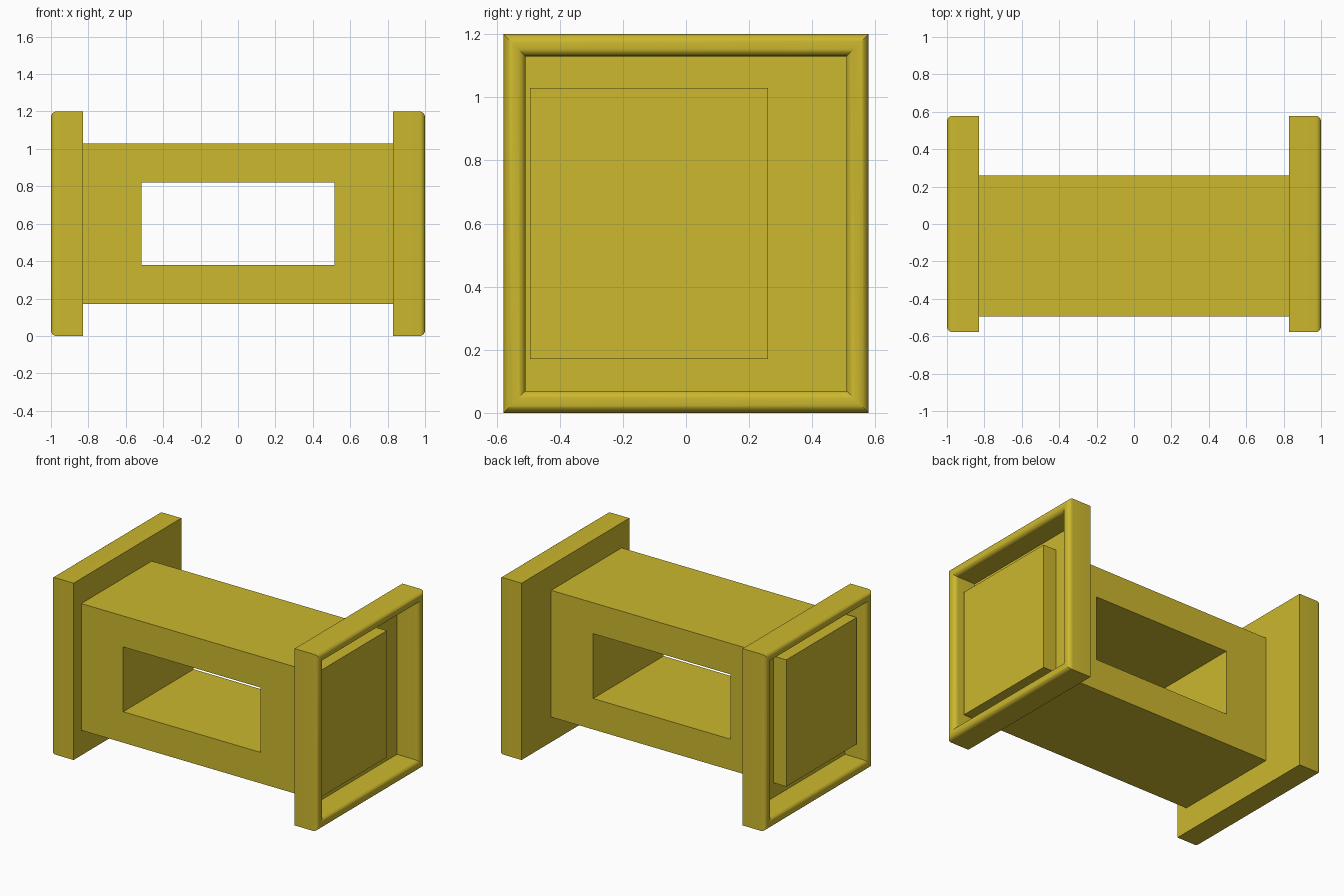
import bpy, bmesh, math

if "Cube" in bpy.data.objects:
    bpy.data.objects.remove(bpy.data.objects["Cube"])

# Single flat colour
mat = bpy.data.materials.new("mustard_yellow")
mat.diffuse_color = (0.604, 0.479, 0.027, 1)
mat.use_nodes = True
mat.node_tree.nodes["Principled BSDF"].inputs["Base Color"].default_value = mat.diffuse_color


def finish(bm, name, smooth=False):
    bmesh.ops.recalc_face_normals(bm, faces=bm.faces)
    mesh = bpy.data.meshes.new(name)
    bm.to_mesh(mesh)
    bm.free()
    mesh.materials.append(mat)
    obj = bpy.data.objects.new(name, mesh)
    bpy.context.collection.objects.link(obj)
    if smooth:
        bpy.ops.object.select_all(action='DESELECT')
        obj.select_set(True)
        bpy.context.view_layer.objects.active = obj
        bpy.ops.object.shade_smooth_by_angle(angle=math.radians(30))
    return obj


def bridge(bm, a, b):
    n = len(a)
    for i in range(n):
        bm.faces.new((a[i], a[(i + 1) % n], b[(i + 1) % n], b[i]))


# Body: rectangular block with a window passing through from front to back
def make_body():
    bm = bmesh.new()

    def rect(hx, z0, z1, y):
        return [bm.verts.new((x, y, z)) for x, z in
                ((-hx, z0), (hx, z0), (hx, z1), (-hx, z1))]

    outer, inner = (0.935, 0.17, 1.03), (0.515, 0.38, 0.82)
    loops = [rect(*outer, -0.495), rect(*outer, 0.26),
             rect(*inner, 0.26), rect(*inner, -0.495)]
    for i in range(4):
        bridge(bm, loops[i], loops[(i + 1) % 4])
    finish(bm, "body")


# End plate: square tray with a rounded, mitred rim and recessed outer face
def make_end_plate(side, name):
    bm = bmesh.new()
    r, rim, steps = 0.03, 0.07, 6
    profile = [(0, 0.83)]                                  # (inset, x)
    for i in range(steps + 1):                             # outer rounding
        a = math.pi / 2 * i / steps
        profile.append((r - r * math.cos(a), 1 - r + r * math.sin(a)))
    for i in range(steps + 1):                             # inner rounding
        a = math.pi / 2 * i / steps
        profile.append((rim - r + r * math.sin(a), 1 - r + r * math.cos(a)))
    profile.append((rim, 0.838))                           # recess floor
    rings = []
    for d, x in profile:
        hy, hz = 0.578 - d, 0.6 - d
        rings.append([bm.verts.new((side * x, sy * hy, 0.6 + sz * hz))
                      for sy, sz in ((-1, -1), (1, -1), (1, 1), (-1, 1))])
    for a, b in zip(rings, rings[1:]):
        bridge(bm, a, b)
    bm.faces.new(rings[0])
    bm.faces.new(rings[-1])
    finish(bm, name, smooth=True)


make_body()
make_end_plate(-1, "left_end_plate")
make_end_plate(1, "right_end_plate")
